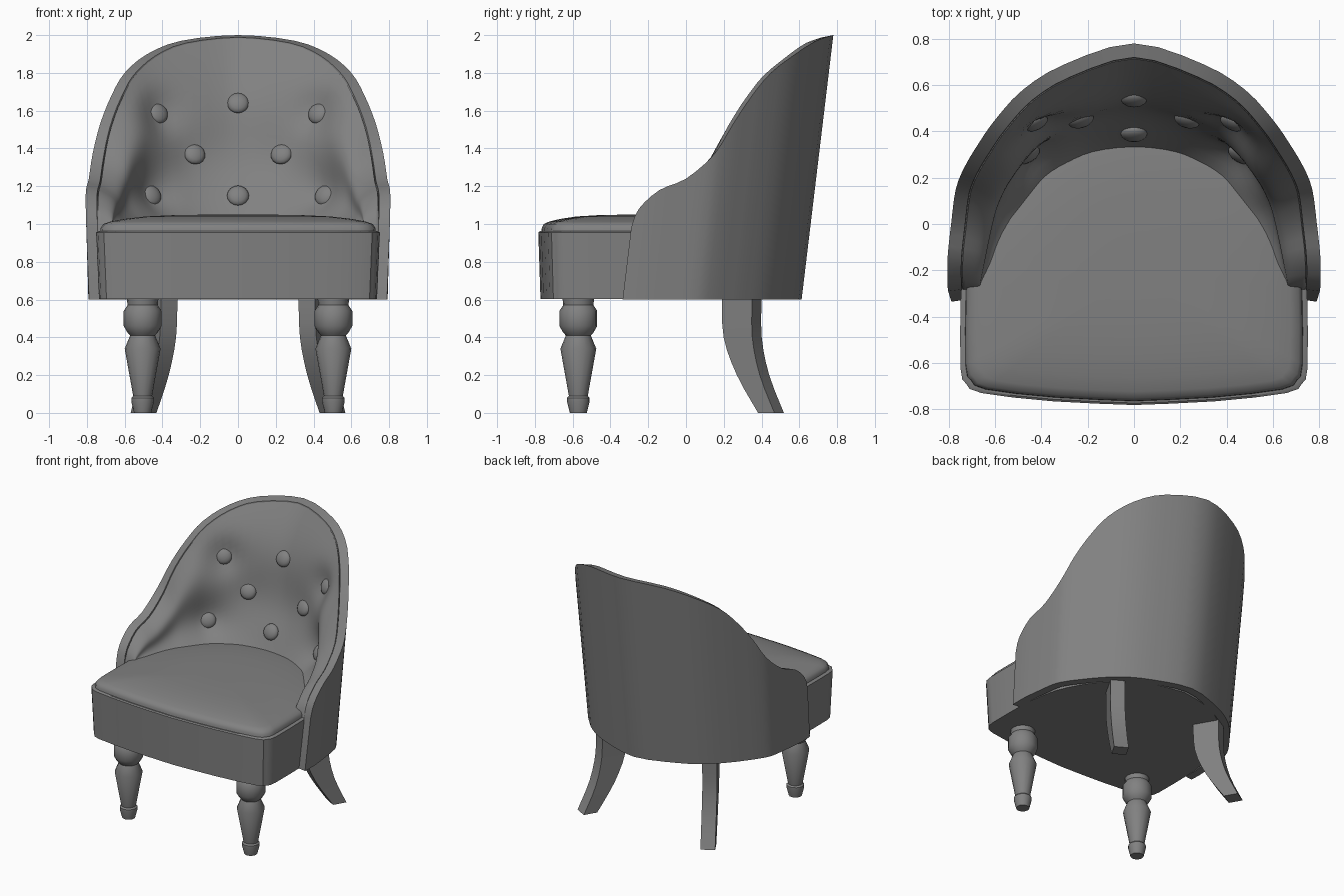
import bpy, bmesh, math
from mathutils import Vector

if "Cube" in bpy.data.objects:
    bpy.data.objects.remove(bpy.data.objects["Cube"], do_unlink=True)

grey = bpy.data.materials.new("warm_grey")
grey.use_nodes = True
COLOUR = (0.22, 0.22, 0.22, 1)
grey.diffuse_color = COLOUR
grey.node_tree.nodes["Principled BSDF"].inputs["Base Color"].default_value = COLOUR


def finish(name, bm, angle=35):
    bmesh.ops.recalc_face_normals(bm, faces=bm.faces)
    mesh = bpy.data.meshes.new(name)
    bm.to_mesh(mesh)
    bm.free()
    mesh.materials.append(grey)
    ob = bpy.data.objects.new(name, mesh)
    bpy.context.collection.objects.link(ob)
    bpy.ops.object.select_all(action="DESELECT")
    ob.select_set(True)
    bpy.context.view_layer.objects.active = ob
    bpy.ops.object.shade_smooth_by_angle(angle=math.radians(angle))
    return ob


def loft(name, rows, ring=True, wrap=False, caps=True, angle=35):
    """Skin rows of points; ring closes each row, wrap joins last row to first."""
    bm = bmesh.new()
    grid = [[bm.verts.new(p) for p in row] for row in rows]
    n = len(rows[0])
    pairs = list(zip(grid, grid[1:])) + ([(grid[-1], grid[0])] if wrap else [])
    for a, b in pairs:
        for i in range(n if ring else n - 1):
            j = (i + 1) % n
            bm.faces.new((a[i], a[j], b[j], b[i]))
    if caps and ring:
        bm.faces.new(grid[0])
        bm.faces.new(grid[-1])
    elif caps and wrap:
        bm.faces.new([r[0] for r in grid])
        bm.faces.new([r[-1] for r in grid])
    return finish(name, bm, angle)


def smooth_path(pts, steps):
    """Catmull-Rom curve through the points."""
    pts = [Vector(p) for p in pts]
    out = []
    for i in range(len(pts) - 1):
        p0, p1, p2, p3 = pts[max(i - 1, 0)], pts[i], pts[i + 1], pts[min(i + 2, len(pts) - 1)]
        for k in range(steps):
            t = k / steps
            out.append(0.5 * (2 * p1 + (p2 - p0) * t + (2 * p0 - 5 * p1 + 4 * p2 - p3) * t * t
                              + (3 * p1 - p0 - 3 * p2 + p3) * t ** 3))
    return out + [pts[-1]]


def mirror_path(pts):
    return pts + [(-p[0], *p[1:]) for p in pts[-2::-1]]


# Top rim of the tub back, from the left arm to the middle
rim_half = [(.803, -.29, .98), (.806, -.25, 1.08), (.805, -.14, 1.18), (.79, 0, 1.24),
            (.77, .15, 1.37), (.73, .25, 1.53), (.67, .35, 1.68), (.60, .45, 1.80),
            (.48, .58, 1.90), (.30, .69, 1.97), (0, .78, 2.0)]
# Where the padding meets the seat, matched point by point with the rim
seam_half = [(.59, -.285), (.585, -.26), (.55, -.18), (.52, -.10), (.48, -.01), (.44, .06),
             (.40, .115), (.35, .17), (.27, .23), (.17, .28), (0, .305)]
STEPS = 3
rim = smooth_path(mirror_path(rim_half), STEPS)
seam = smooth_path(mirror_path([(x, y, .98) for x, y in seam_half]), STEPS)


def inset(i, d, drop):
    """Rim point moved inwards by d in plan."""
    t = rim[min(i + 1, len(rim) - 1)] - rim[max(i - 1, 0)]
    normal = Vector((-t.y, t.x, 0)).normalized()
    return rim[i] + normal * d - Vector((0, 0, drop))


def floor_point(p):
    return Vector((p.x * .982, p.y - .12 * (p.z - .6), .6))


# Outer shell of the back: outer wall, rim, inner wall, underside
count = range(len(rim))
inner = [inset(i, .06, .012) for i in count]
loft("back_shell", [[floor_point(p) for p in rim], rim, inner, [floor_point(p) for p in inner]],
     ring=False, wrap=True)

# Tufted back padding
buttons = [(0, .54, 1.64), (0, .39, 1.15)]
for x, y, z in ((.425, .44, 1.585), (.23, .45, 1.37), (.46, .30, 1.15)):
    buttons += [(x, y, z), (-x, y, z)]
buttons = [Vector(b) for b in buttons]

ROWS = 24
rows = [[inset(i, .058, .05) for i in count]]
for r in range(ROWS + 1):
    t = 1 - r / ROWS
    row = []
    for i in count:
        top, low = inset(i, .066, .018), seam[i]
        wave = (.09 + .07 * abs(top.x) / .8) * math.sin(2 * math.pi * t)
        p = low.lerp(top, t + wave)
        p.z = low.z + (top.z - low.z) * t
        row.append(p)
    rows.append(row)
flat = [p for row in rows[1:] for p in row]
pulls = []
for b in buttons:
    near = min(flat, key=lambda p: (p - b).length)
    pulls.append((near.copy(), b - near))
for row in rows[2:-1]:
    for p in row:
        p += sum((d * math.exp(-((p - c).length / .13) ** 2) for c, d in pulls), Vector())
loft("back_padding", rows, ring=False, caps=False, angle=60)

# Buttons
for n, b in enumerate(buttons):
    bm = bmesh.new()
    bmesh.ops.create_uvsphere(bm, u_segments=16, v_segments=8, radius=.058)
    bmesh.ops.scale(bm, vec=(1, 1, .5), verts=bm.verts)
    facing = Vector((-b.x * .9, -.75, .35)).to_track_quat("Z", "Y")
    bmesh.ops.rotate(bm, cent=(0, 0, 0), matrix=facing.to_matrix(), verts=bm.verts)
    bmesh.ops.translate(bm, vec=b, verts=bm.verts)
    finish(f"button_{n + 1}", bm, 80)

# Seat outline from front middle round the left side to the back middle
side = [(0, -.782), (.35, -.766), (.66, -.73), (.725, -.69), (.75, -.62), (.748, -.3), (.74, -.2),
        (.70, 0), (.63, .15), (.55, .27), (.42, .40), (.25, .50), (0, .55)]
outline = smooth_path([(x, y, 0) for x, y in side], 2)
outline += [Vector((-p.x, p.y, 0)) for p in outline[-2:0:-1]]


def seat_rings(levels):
    return [[(p.x * s, -.2 + (p.y + .2) * s, z) for p in outline] for s, z in levels]


loft("seat_base", seat_rings([(.98, .602), (1, .955), (.985, .962)]))
loft("seat_cushion", seat_rings([(.972, .955), (.968, .98), (.95, 1.0), (.9, 1.013), (.8, 1.027),
                                 (.65, 1.04), (.45, 1.047), (.2, 1.05)]), angle=60)

# Turned front legs
turning = [(.045, 0), (.06, .06), (.06, .08), (.05, .09), (.095, .34), (.066, .41), (.08, .425),
           (.1, .46), (.1, .54), (.08, .57), (.084, .61)]
for name, sx in (("left", 1), ("right", -1)):
    loft(f"front_leg_{name}", [[(sx * .505 + r * math.cos(a), -.57 + r * math.sin(a), z)
                               for a in [math.tau * k / 16 for k in range(16)]]
                              for r, z in turning])

# Sabre back legs, splayed diagonally: centre x, centre y, height, depth
sabre = smooth_path([(.50, .45, 0, .10), (.445, .355, .2, .14), (.415, .30, .4, .175),
                     (.41, .295, .61, .185)], 3)
for name, sx in (("left", 1), ("right", -1)):
    rows = []
    for x, y, z, w in sabre:
        corners = [(u * w / 2, v * .05) for u, v in ((1, 1), (1, -1), (-1, -1), (-1, 1))]
        rows.append([(sx * (x + .5 * u + .866 * v), y + .866 * u - .5 * v, z) for u, v in corners])
    loft(f"back_leg_{name}", rows)
